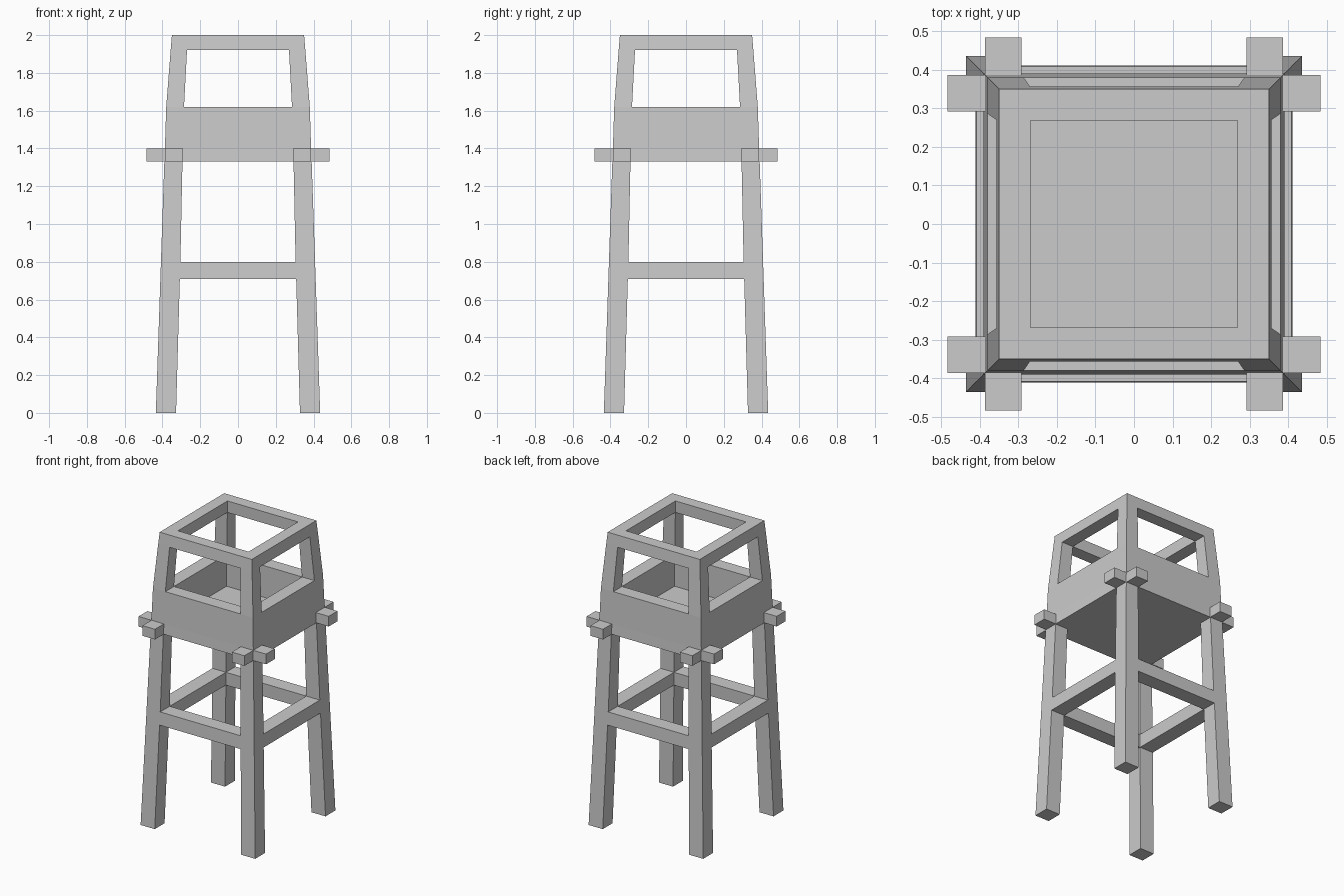
import bpy, bmesh

if "Cube" in bpy.data.objects:
    bpy.data.objects.remove(bpy.data.objects["Cube"])

# Levels of the tower: (height, outer half width, inner half width)
LEVELS = [(0, .435, .328), (.71, .411, .308), (.80, .408, .305), (1.33, .390, .294),
          (1.40, .387, .291), (1.62, .380, .286), (1.92, .3565, .270), (2.0, .350, .268)]
# What fills each storey on a 3 x 3 plan: posts only, posts + sides, or solid
STOREYS = ["posts", "ring", "posts", "solid", "ring", "posts", "ring"]


def filled(i, j, k):
    if not (0 <= i < 3 and 0 <= j < 3 and 0 <= k < len(STOREYS)):
        return False
    rank = (i == 1) + (j == 1)            # 0 corner, 1 side, 2 centre
    return rank <= {"posts": 0, "ring": 1, "solid": 2}[STOREYS[k]]


def point(i, j, k):
    z, o, n = LEVELS[k]
    row = (-o, -n, n, o)
    return (row[i], row[j], z)


def finish(bm, name):
    me = bpy.data.meshes.new(name)
    bm.to_mesh(me)
    bm.free()
    ob = bpy.data.objects.new(name, me)
    bpy.context.collection.objects.link(ob)
    return ob


def build_storeys(name, storeys):
    """Skin the filled cells, keeping only faces that touch open air."""
    bm = bmesh.new()
    verts = {}

    def vert(key):
        if key not in verts:
            verts[key] = bm.verts.new(point(*key))
        return verts[key]

    for k in storeys:
        for i in range(3):
            for j in range(3):
                if not filled(i, j, k):
                    continue
                for axis in range(3):
                    for side in (0, 1):
                        near = [i, j, k]
                        near[axis] += 2 * side - 1
                        if filled(*near):
                            continue
                        loop = [(0, 0), (1, 0), (1, 1), (0, 1)]
                        if side == 0:
                            loop.reverse()
                        face = []
                        for a, b in loop:
                            c = [i, j, k]
                            c[axis] += side
                            c[(axis + 1) % 3] += a
                            c[(axis + 2) % 3] += b
                            face.append(vert(tuple(c)))
                        bm.faces.new(face)
    return finish(bm, name)


def box(name, lo, hi):
    bm = bmesh.new()
    bmesh.ops.create_cube(bm, size=1)
    for v in bm.verts:
        v.co = [hi[n] if v.co[n] > 0 else lo[n] for n in range(3)]
    return finish(bm, name)


# Splayed legs with the ring of brace rails
build_storeys("leg_frame", range(0, 3))
# Floor, parapet walls, window posts and open top ring
build_storeys("cabin", range(3, 7))

# Floor beam ends sticking out, two at every corner
for sx in (-1, 1):
    for sy in (-1, 1):
        for across in (False, True):
            a, b = (.292, .387), (.385, .484)
            xr, yr = (b, a) if across else (a, b)
            xs = sorted(sx * v for v in xr)
            ys = sorted(sy * v for v in yr)
            box("beam_end", (xs[0], ys[0], 1.33), (xs[1], ys[1], 1.40))
